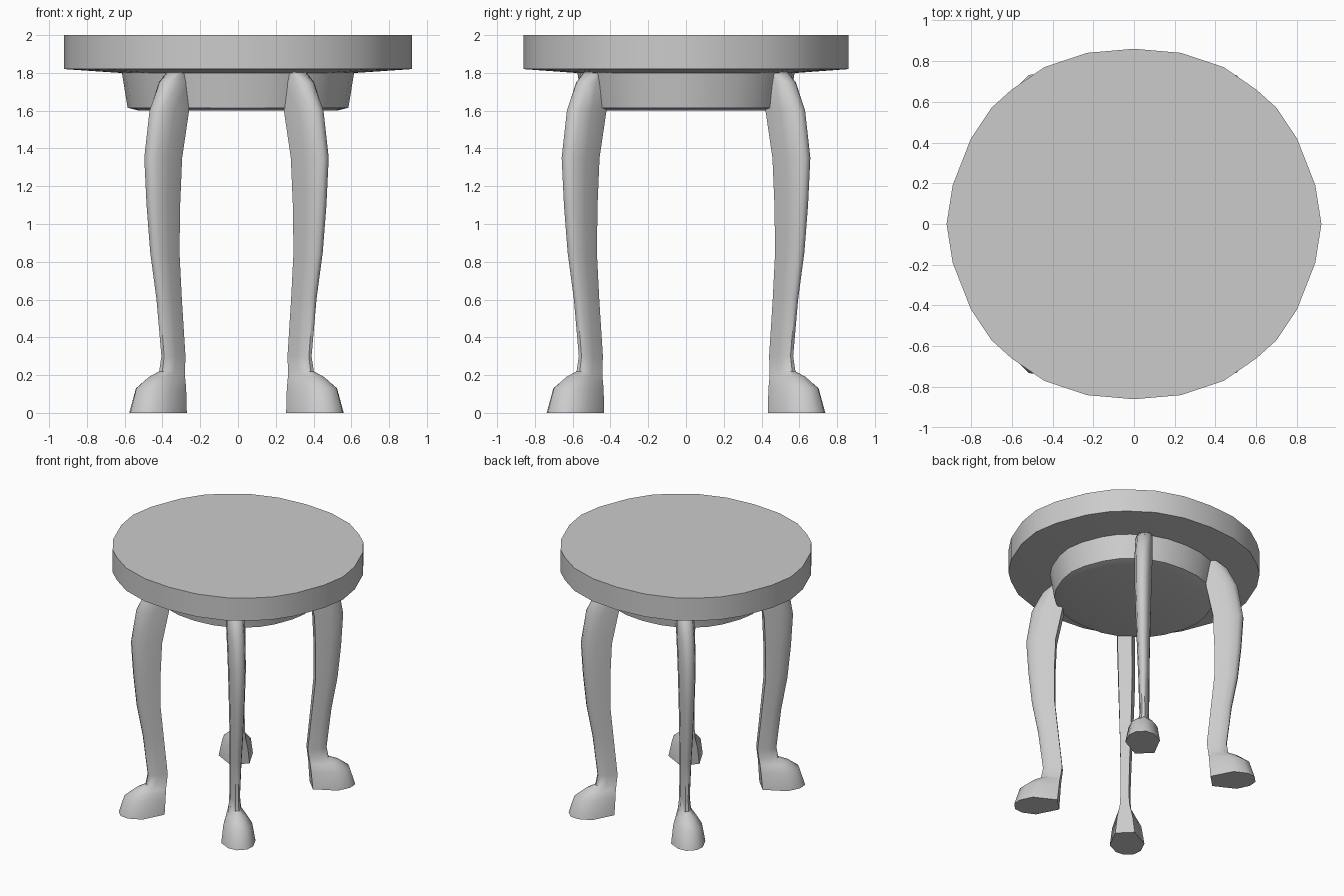
import bpy
import bmesh
from math import radians, sqrt

if "Cube" in bpy.data.objects:
    bpy.data.objects.remove(bpy.data.objects["Cube"], do_unlink=True)

grey = bpy.data.materials.new("plain_grey")
grey.use_nodes = True
grey.diffuse_color = (0.6, 0.6, 0.6, 1)
grey.node_tree.nodes["Principled BSDF"].inputs["Base Color"].default_value = (0.6, 0.6, 0.6, 1)


def loft(name, rings, angle):
    """Skin a stack of equal-length rings, bottom to top, and cap both ends."""
    bm = bmesh.new()
    loops = [[bm.verts.new(p) for p in ring] for ring in rings]
    for low, high in zip(loops, loops[1:]):
        for i in range(len(low)):
            j = (i + 1) % len(low)
            bm.faces.new((low[i], low[j], high[j], high[i]))
    bm.faces.new(loops[0][::-1])
    bm.faces.new(loops[-1])
    bmesh.ops.recalc_face_normals(bm, faces=bm.faces)
    mesh = bpy.data.meshes.new(name)
    bm.to_mesh(mesh)
    bm.free()
    mesh.materials.append(grey)
    obj = bpy.data.objects.new(name, mesh)
    bpy.context.collection.objects.link(obj)
    bpy.ops.object.select_all(action='DESELECT')
    obj.select_set(True)
    bpy.context.view_layer.objects.active = obj
    bpy.ops.object.shade_smooth_by_angle(angle=radians(angle))
    return obj


# Oval outline: one quarter mirrored all the way round
quarter = [(0.92, 0), (0.89, 0.19), (0.80, 0.42), (0.70, 0.57),
           (0.60, 0.66), (0.44, 0.77), (0.23, 0.84), (0, 0.86)]
half = quarter + [(-x, y) for x, y in quarter[-2::-1]]
outline = half + [(x, -y) for x, y in half[-2:0:-1]]


def oval(scale, z):
    return [(x * scale, y * scale, z) for x, y in outline]


# Top with a slightly dished underside, and the tapered apron below it
loft("table_top", [oval(0.6, 1.795), oval(1, 1.82), oval(1, 2)], 30)
loft("apron", [oval(0.57, 1.6), oval(0.635, 1.615), oval(0.67, 1.81)], 30)

# Leg stations: height, inner reach, outer reach, half width, inner half width
stations = [
    (0.00, 0.555, 0.87, 0.125, 0.070),
    (0.13, 0.545, 0.83, 0.105, 0.055),
    (0.19, 0.540, 0.75, 0.065, 0.042),
    (0.22, 0.535, 0.68, 0.040, 0.036),
    (0.30, 0.525, 0.665, 0.034, 0.030),
    (0.60, 0.555, 0.70, 0.040, 0.033),
    (0.85, 0.580, 0.745, 0.047, 0.040),
    (1.10, 0.580, 0.77, 0.055, 0.045),
    (1.35, 0.570, 0.785, 0.062, 0.050),
    (1.60, 0.520, 0.745, 0.065, 0.052),
    (1.75, 0.530, 0.67, 0.062, 0.050),
    (1.81, 0.540, 0.60, 0.050, 0.045),
]


def leg_ring(station, side_x, side_y):
    z, inner, outer, wide, narrow = station
    depth = outer - inner
    one_side = [(inner, narrow), (inner + depth * 0.55, wide),
                (inner + depth * 0.86, wide * 0.72), (outer, wide * 0.3)]
    section = one_side + [(s, -t) for s, t in reversed(one_side)]
    k = 1 / sqrt(2)
    return [(side_x * (-0.08 + k * (s + t)) - 0.008,
             side_y * (0.09 + k * (s - t)), z) for s, t in section]


# Four curved legs, each splaying outward along a diagonal into a foot
for y_name, side_y in (("front", -1), ("back", 1)):
    for x_name, side_x in (("left", 1), ("right", -1)):
        loft(f"{y_name}_{x_name}_leg",
             [leg_ring(s, side_x, side_y) for s in stations], 50)
